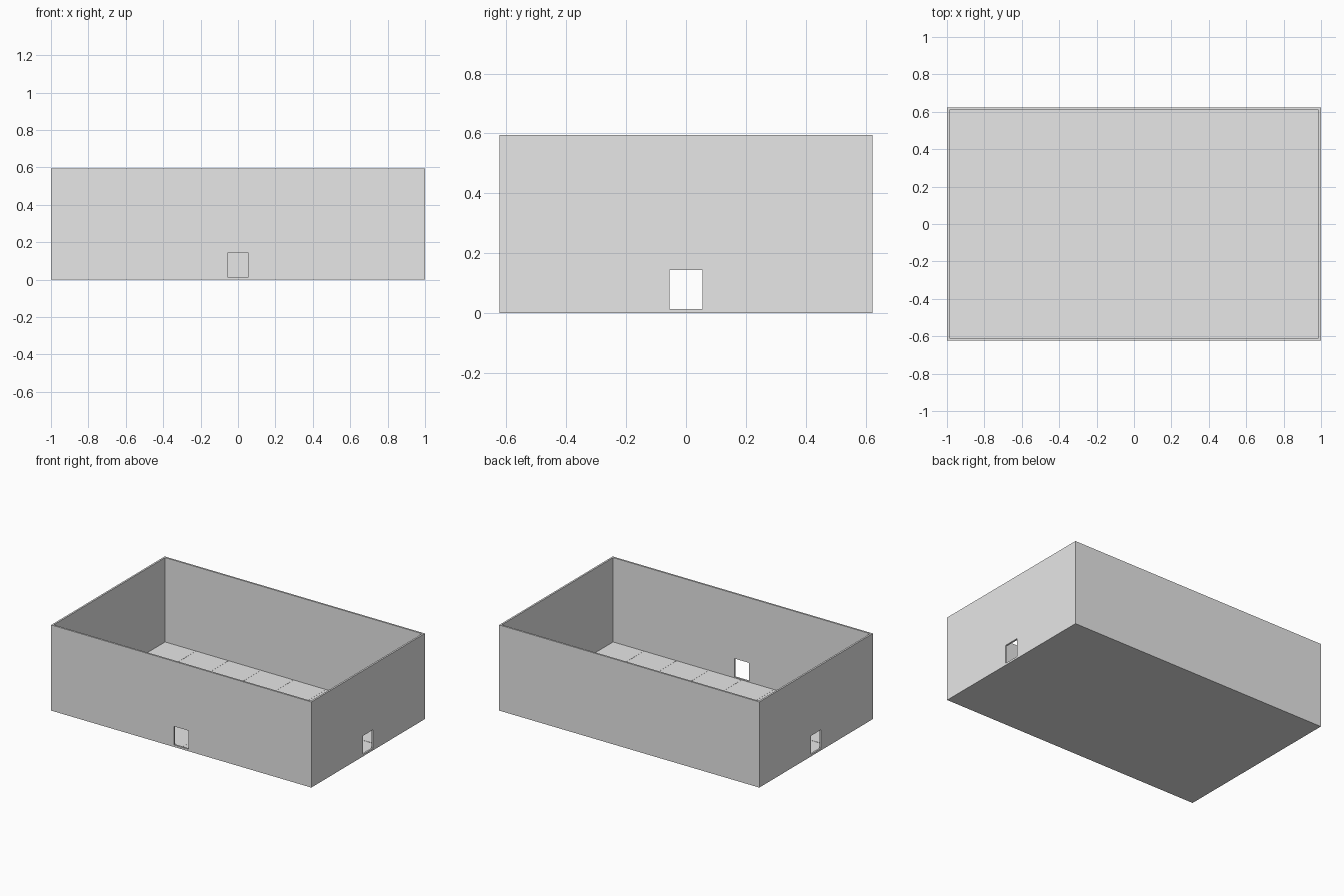
import bpy
import bmesh
from mathutils import Matrix, Vector

cube = bpy.data.objects.get("Cube")
if cube:
    bpy.data.objects.remove(cube, do_unlink=True)

LENGTH, WIDTH, HEIGHT = 2.0, 1.246, 0.595
WALL, BASE, FLOOR_TOP = 0.0125, 0.005, 0.009
DOOR_WIDTH, DOOR_BOTTOM, DOOR_TOP = 0.11, 0.014, 0.143

grey = bpy.data.materials.new("plain grey")
grey.use_nodes = True
grey.diffuse_color = (0.8, 0.8, 0.8, 1)
grey.node_tree.nodes["Principled BSDF"].inputs["Base Color"].default_value = grey.diffuse_color


def add_box(bm, low, high):
    low, high = Vector(low), Vector(high)
    matrix = Matrix.Translation((low + high) / 2) @ Matrix.Diagonal((high - low).to_4d())
    bmesh.ops.create_cube(bm, size=1, matrix=matrix)


def make_object(name, boxes):
    bm = bmesh.new()
    for low, high in boxes:
        add_box(bm, low, high)
    mesh = bpy.data.meshes.new(name)
    bm.to_mesh(mesh)
    bm.free()
    mesh.materials.append(grey)
    obj = bpy.data.objects.new(name, mesh)
    bpy.context.collection.objects.link(obj)
    return obj


def cut(target, name, low, high):
    cutter = make_object(name, [(low, high)])
    cutter.hide_render = True
    mod = target.modifiers.new(name, 'BOOLEAN')
    mod.operation = 'DIFFERENCE'
    mod.solver = 'EXACT'
    mod.object = cutter
    bpy.context.view_layer.objects.active = target
    bpy.ops.object.modifier_apply(modifier=name)
    bpy.data.objects.remove(cutter, do_unlink=True)


# Open-topped shell: four walls on a thin base
x, y, half = LENGTH / 2, WIDTH / 2, DOOR_WIDTH / 2
walls = make_object("walls", [((-x, -y, 0), (x, y, HEIGHT))])
inner_x, inner_y = x - WALL, y - WALL
cut(walls, "room_cutter", (-inner_x, -inner_y, BASE), (inner_x, inner_y, 1))

# Doorways in the front wall and both end walls
cut(walls, "front_doorway_cutter", (-half, -y - WALL, DOOR_BOTTOM), (half, 0, DOOR_TOP))
cut(walls, "end_doorway_cutter", (-x - WALL, -half, DOOR_BOTTOM), (x + WALL, half, DOOR_TOP))

# Floor tiles with narrow joints, trimmed at the walls
columns, rows = 8, 5
pitch_x, pitch_y = LENGTH / columns, WIDTH / rows
joint_x, joint_y = 0.0005, 0.0015
tiles = []
for i in range(columns):
    for j in range(rows):
        left, front = -x + i * pitch_x, -y + j * pitch_y
        low = (max(left + joint_x, -inner_x), max(front + joint_y, -inner_y), BASE)
        high = (min(left + pitch_x - joint_x, inner_x),
                min(front + pitch_y - joint_y, inner_y), FLOOR_TOP)
        tiles.append((low, high))
make_object("floor_tiles", tiles)
